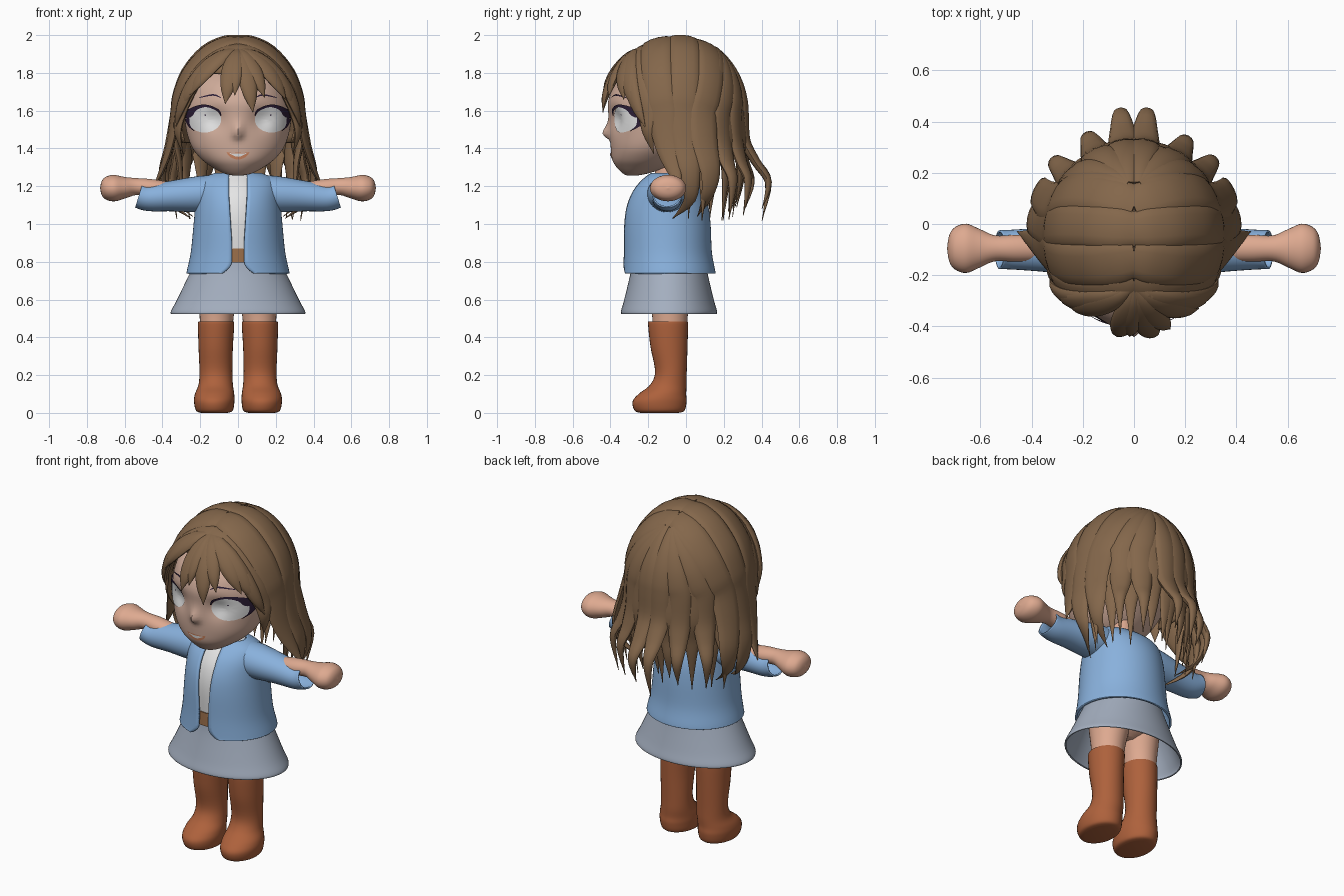
import bpy, bmesh, random
from math import sin, cos, asin, pi, radians, sqrt, exp
from mathutils import Vector
from mathutils.bvhtree import BVHTree

random.seed(4)
if "Cube" in bpy.data.objects:
    bpy.data.objects.remove(bpy.data.objects["Cube"])


def material(name, *rgb):
    m = bpy.data.materials.new(name)
    m.use_nodes = True
    m.diffuse_color = (*rgb, 1)
    m.node_tree.nodes["Principled BSDF"].inputs["Base Color"].default_value = (*rgb, 1)
    return m


HAIR = material("brown hair", .23, .135, .07)
SKIN = material("skin", .73, .40, .28)
FACE = material("face skin", .64, .42, .33)
WHITE = material("soft white", .78, .78, .78)
LASH = material("dark plum", .026, .013, .038)
BLUE = material("jacket blue", .25, .44, .72)
GREY = material("skirt grey blue", .37, .425, .52)
BOOT = material("boot leather", .42, .12, .045)
BELT = material("belt brown", .31, .15, .065)
LIP = material("lip orange", .62, .24, .12)
UP, FRONT = Vector((0, 0, 1)), Vector((0, -1, 0))
made = []


def spline(pts, steps):
    """Smooth curve through points of any dimension."""
    out = []
    for i in range(len(pts) - 1):
        a, b, c, d = pts[max(i - 1, 0)], pts[i], pts[i + 1], pts[min(i + 2, len(pts) - 1)]
        for k in range(steps):
            t = k / steps
            out.append([q + .5 * t * (r - p + t * (2 * p - 5 * q + 4 * r - s + t * (3 * (q - r) + s - p)))
                        for p, q, r, s in zip(a, b, c, d)])
    return out + [list(pts[-1])]


def tube(bm, pts, hint=FRONT, axis=None, segs=32, steps=5, gap=None, caps=True):
    """Sweep an ellipse along points (x, y, z, half width, half depth)."""
    path, rows = spline(pts, steps), []
    for i, p in enumerate(path):
        c, w, d = Vector(p[:3]), max(p[3], .002), max(p[4], .002)
        t = axis or (Vector(path[min(i + 1, len(path) - 1)][:3]) - Vector(path[max(i - 1, 0)][:3])).normalized()
        n = hint(c) if callable(hint) else hint
        n = (n - t * n.dot(t)).normalized()
        s = t.cross(n)
        g = asin(min(1, gap(c.z) / w)) if gap else 0
        angles = [g + (2 * pi - 2 * g) * j / segs for j in range(segs + (1 if gap else 0))]
        rows.append([bm.verts.new(c + n * cos(a) * d + s * sin(a) * w) for a in angles])
    for r, q in zip(rows, rows[1:]):
        for j in range(segs):
            k = (j + 1) % len(r)
            bm.faces.new((r[j], r[k], q[k], q[j]))
    if caps:
        bm.faces.new(rows[0])
        bm.faces.new(rows[-1])


def finish(bm, name, mat, thick=0, decal=False):
    bmesh.ops.recalc_face_normals(bm, faces=bm.faces)
    if decal:
        bmesh.ops.reverse_faces(bm, faces=[f for f in bm.faces if f.normal.y > 0])
    me = bpy.data.meshes.new(name)
    bm.to_mesh(me)
    bm.free()
    me.materials.append(mat)
    ob = bpy.data.objects.new(name, me)
    bpy.context.collection.objects.link(ob)
    if thick:
        mod = ob.modifiers.new("thickness", "SOLIDIFY")
        mod.thickness, mod.offset = thick, 0
    made.append(ob)


def loft(name, mat, rings, thick=0, **kw):
    """Upright body from rings (z, x, y, half width, half depth)."""
    bm = bmesh.new()
    tube(bm, [(x, y, z, w, d) for z, x, y, w, d in rings], axis=UP, **kw)
    finish(bm, name, mat, thick)


# Head with a soft nose and shallow eye sockets
head_rings = [(1.258, -.315, -.25, .03), (1.268, -.335, -.2, .075), (1.3, -.367, -.1, .135), (1.34, -.39, -.04, .19),
              (1.4, -.398, .02, .24), (1.48, -.403, .1, .27), (1.57, -.41, .15, .282), (1.66, -.41, .17, .272),
              (1.76, -.355, .15, .235), (1.86, -.2, .08, .13)]
bm = bmesh.new()
tube(bm, [(0, (f + b) / 2, z, w, (b - f) / 2) for z, f, b, w in head_rings], axis=UP, segs=96)
for v in bm.verts:
    if v.co.y < -.15:
        rise = .05 if v.co.z > 1.475 else .022
        v.co.y -= .04 * exp(-(v.co.x / .026) ** 2 - ((v.co.z - 1.475) / rise) ** 2)
        v.co.y += .03 * exp(-((abs(v.co.x) - .125) / .06) ** 2 - ((v.co.z - 1.553) / .06) ** 2)
bmesh.ops.recalc_face_normals(bm, faces=bm.faces)
face_tree = BVHTree.FromBMesh(bm)
finish(bm, "head", FACE)


# Face details laid on the head
def on_face(x, z, lift):
    hit, n, *_ = face_tree.ray_cast(Vector((x, -1, z)), -FRONT)
    return hit + n * lift if hit else Vector((x, -.2, z))


def disc(name, mat, x, z, rx, rz, lift):
    bm = bmesh.new()
    rows = [[bm.verts.new(on_face(x + rx * r / 6 * cos(a * pi / 16), z + rz * r / 6 * sin(a * pi / 16), lift))
             for a in range(32)] for r in range(1, 7)]
    bm.faces.new(rows[0])
    for p, q in zip(rows, rows[1:]):
        for j in range(32):
            bm.faces.new((p[j], p[j - 1], q[j - 1], q[j]))
    finish(bm, name, mat, decal=True)


def strip(name, mat, pts, side, lift):
    bm, prev = bmesh.new(), None
    path = spline(pts, 6)
    for i, (x, z, h) in enumerate(path):
        a, b = path[max(i - 1, 0)], path[min(i + 1, len(path) - 1)]
        n = Vector((a[1] - b[1], b[0] - a[0])).normalized() * max(h, .001)
        row = [bm.verts.new(on_face(side * (x + e * n.x), z + e * n.y, lift)) for e in (-1, 0, 1)]
        if prev:
            for k in (0, 1):
                bm.faces.new((prev[k], row[k], row[k + 1], prev[k + 1]))
        prev = row
    finish(bm, name, mat, decal=True)


for side, tag in ((1, "left_"), (-1, "right_")):
    disc(tag + "eye", WHITE, side * .174, 1.552, .087, .068, .004)
    disc(tag + "pupil", LASH, side * .172, 1.578, .004, .004, .006)
    strip(tag + "upper_lash", LASH, [(.085, 1.575, .003), (.105, 1.606, .006), (.165, 1.626, .006),
                                     (.22, 1.612, .011), (.255, 1.582, .02), (.294, 1.566, .002)], side, .008)
    strip(tag + "lower_lash", LASH, [(.225, 1.492, .001), (.252, 1.52, .005), (.264, 1.56, .012)], side, .007)
    strip(tag + "brow", LASH, [(.09, 1.668, .002), (.13, 1.682, .004), (.2, 1.668, .002)], side, .005)
strip("lips", LIP, [(-.058, 1.379, .002), (-.035, 1.366, .012), (0, 1.36, .018), (.035, 1.366, .012),
                    (.058, 1.379, .002)], 1, .004)
strip("teeth", WHITE, [(-.044, 1.375, .001), (0, 1.365, .008), (.044, 1.375, .001)], 1, .007)

# Body and clothes
loft("neck", SKIN, [(1.18, 0, -.1, .07, .07), (1.34, 0, -.1, .06, .06)])
loft("hips", SKIN, [(.6, 0, -.085, .06, .06), (.64, 0, -.085, .14, .12), (.72, 0, -.085, .2, .16),
                    (.8, 0, -.09, .18, .16)])
loft("shirt", WHITE, [(.8, 0, -.1, .2, .195), (1.0, 0, -.1, .2, .205), (1.12, 0, -.1, .19, .185),
                      (1.2, 0, -.1, .16, .14), (1.26, 0, -.105, .1, .075)])
loft("belt", BELT, [(.795, 0, -.1, .212, .212), (.87, 0, -.1, .206, .206)])
loft("skirt", GREY, [(.82, 0, -.09, .205, .19), (.74, 0, -.09, .25, .2), (.6, 0, -.09, .318, .233),
                     (.54, 0, -.09, .35, .25), (.525, 0, -.09, .352, .25)], .008, caps=False, segs=64)


def opening(z):
    return .032 + .05 * max(0, (.8 - z) / .06) ** 2 + .016 * min(1, max(0, (z - .9) / .25))


loft("jacket_body", BLUE, [(.738, 0, -.09, .268, .24), (.756, 0, -.09, .264, .238), (.85, 0, -.097, .244, .228),
                           (1.0, 0, -.1, .229, .224), (1.1, 0, -.1, .22, .21), (1.18, 0, -.1, .212, .175),
                           (1.235, 0, -.105, .185, .122), (1.265, 0, -.11, .12, .078)],
     .012, caps=False, gap=opening, segs=64)

for side, tag in ((1, "left_"), (-1, "right_")):
    # Sleeves with slanted cuffs, arms and hands
    bm = bmesh.new()
    tube(bm, [(side * x, -.1, z, w, d) for x, z, w, d in (
        (.08, 1.165, .1, .09), (.2, 1.158, .1, .092), (.35, 1.148, .083, .077), (.47, 1.138, .074, .066),
        (.525, 1.15, .072, .062))], hint=UP, caps=False)
    finish(bm, tag + "sleeve", BLUE, .008)
    bm = bmesh.new()
    tube(bm, [(side * x, -.095, z, w, d) for x, z, w, d in (
        (.3, 1.165, .05, .045), (.45, 1.19, .053, .046), (.54, 1.198, .05, .045), (.6, 1.193, .074, .057),
        (.655, 1.19, .096, .07), (.7, 1.19, .082, .06), (.722, 1.19, .05, .036), (.73, 1.19, .0, .0))], hint=UP)
    finish(bm, tag + "arm", SKIN)
    # Legs and boots
    loft(tag + "leg", SKIN, [(.44, side * .115, -.085, .085, .09), (.53, side * .112, -.085, .092, .096),
                             (.63, side * .105, -.085, .105, .115), (.72, side * .1, -.085, .11, .13)])
    loft(tag + "boot", BOOT, [(z, side * x, y, w, d) for z, x, y, w, d in (
        (0, .125, -.14, .07, .1), (.012, .125, -.14, .097, .132), (.06, .126, -.14, .107, .143),
        (.1, .124, -.125, .104, .126), (.15, .118, -.093, .091, .096), (.22, .117, -.08, .087, .084),
        (.35, .118, -.09, .091, .098), (.47, .116, -.095, .096, .106), (.482, .116, -.095, .09, .1))])

# Hair: a cap with overlapping tapered locks
CENTRE, RADII = Vector((0, -.05, 1.58)), Vector((.325, .355, .4))


def on_skull(d, k=1):
    return CENTRE + RADII * d.normalized() * k


def outward(c):
    return c - Vector((0, CENTRE.y, min(c.z, CENTRE.z)))


def lock(bm, start, end, tail, width, depth, grow=0, root=.5):
    """Lock lying on the skull from one direction to another, then hanging through tail."""
    pts = [on_skull(start.lerp(end, i / 5), 1 + grow * (i / 5) ** .6) for i in range(6)] + [Vector(p) for p in tail]
    shaped = []
    for i, p in enumerate(pts):
        f = i / (len(pts) - 1)
        taper = 1 - max(0, (f - .55) / .45) ** 1.8
        shaped.append((*p, width * taper * min(1, root + f * 1.3), depth * (.35 + .65 * taper) * min(1, taper * 3)))
    tube(bm, shaped, hint=outward, segs=12, steps=4)


bm = bmesh.new()
bmesh.ops.create_uvsphere(bm, u_segments=48, v_segments=32, radius=1)
for v in bm.verts:
    v.co = on_skull(v.co, .975)
bmesh.ops.delete(bm, geom=[v for v in bm.verts if v.co.z < 1.4 or (v.co.y < -.16 and v.co.z < 1.78)], context="VERTS")
finish(bm, "hair_cap", HAIR, .01)

# Fringe: tip positions seen from the front, swept apart at the parting
bm = bmesh.new()
for x, z, w in ((-.292, 1.52, .045), (-.272, 1.6, .05), (-.225, 1.67, .05), (-.06, 1.63, .05), (-.015, 1.67, .04),
                (.07, 1.59, .05), (.125, 1.66, .045), (.225, 1.65, .05), (.272, 1.6, .05), (.292, 1.52, .045)):
    ux, uz = x / RADII.x, (z - CENTRE.z) / RADII.z
    lock(bm, Vector((x * .15, -.56, .83)), Vector((ux, -sqrt(max(.05, 1 - ux * ux - uz * uz)), uz)), [], w, .022, .125)
finish(bm, "fringe", HAIR)

# Side locks: lean front to back at the parting and at the temple, then the hanging tail
bands = [(-.5, -.42, .065, [(.318, -.2, 1.48), (.29, -.17, 1.37)]),
         (-.24, -.2, .085, [(.36, -.1, 1.42), (.405, -.06, 1.28), (.455, -.03, 1.18)]),
         (.08, .1, .08, [(.365, 0, 1.42), (.4, .02, 1.27), (.37, .02, 1.13), (.25, -.07, 1.03)]),
         (.36, .38, .08, [(.35, .1, 1.42), (.375, .13, 1.27), (.35, .11, 1.14), (.24, .06, 1.04)])]
bm = bmesh.new()
for side in (1, -1):
    for lean, low, width, tail in bands:
        lock(bm, Vector((-side * .02, lean, sqrt(1 - lean * lean))), Vector((side * sqrt(1 - low * low), low, 0)),
             [(side * x, y, z) for x, y, z in tail], width, .022, .04, .85)
finish(bm, "side_locks", HAIR)

# Back locks: an outer layer that flicks out and a straighter inner layer
bm = bmesh.new()
for side in (1, -1):
    for az, width, flick in ((112, .07, 1.17), (132, .07, 1.27), (152, .07, 1.24), (171, .07, 1.38),
                             (100, .055, .95), (122, .065, 1.0), (142, .065, .95), (162, .065, 1.0), (176, .065, .9)):
        a = radians(az + random.uniform(-3, 3))
        d = Vector((side * sin(a), -cos(a), 0))
        tip = random.uniform(1.01, 1.1)
        tail = []
        for k, z in ((1.03, 1.44), ((1 + flick) / 2, 1.33), (flick, 1.22), (flick * .93, tip)):
            p = on_skull(d, k)
            tail.append((p.x, p.y, z))
        lock(bm, Vector((side * .06, .55, .83)), d, tail, width, .03 if flick > 1.1 else .02)
finish(bm, "back_locks", HAIR)

# Smooth shading with sharp hems
bpy.ops.object.select_all(action="DESELECT")
for ob in made:
    ob.select_set(True)
bpy.context.view_layer.objects.active = made[0]
bpy.ops.object.shade_smooth_by_angle(angle=radians(45))
